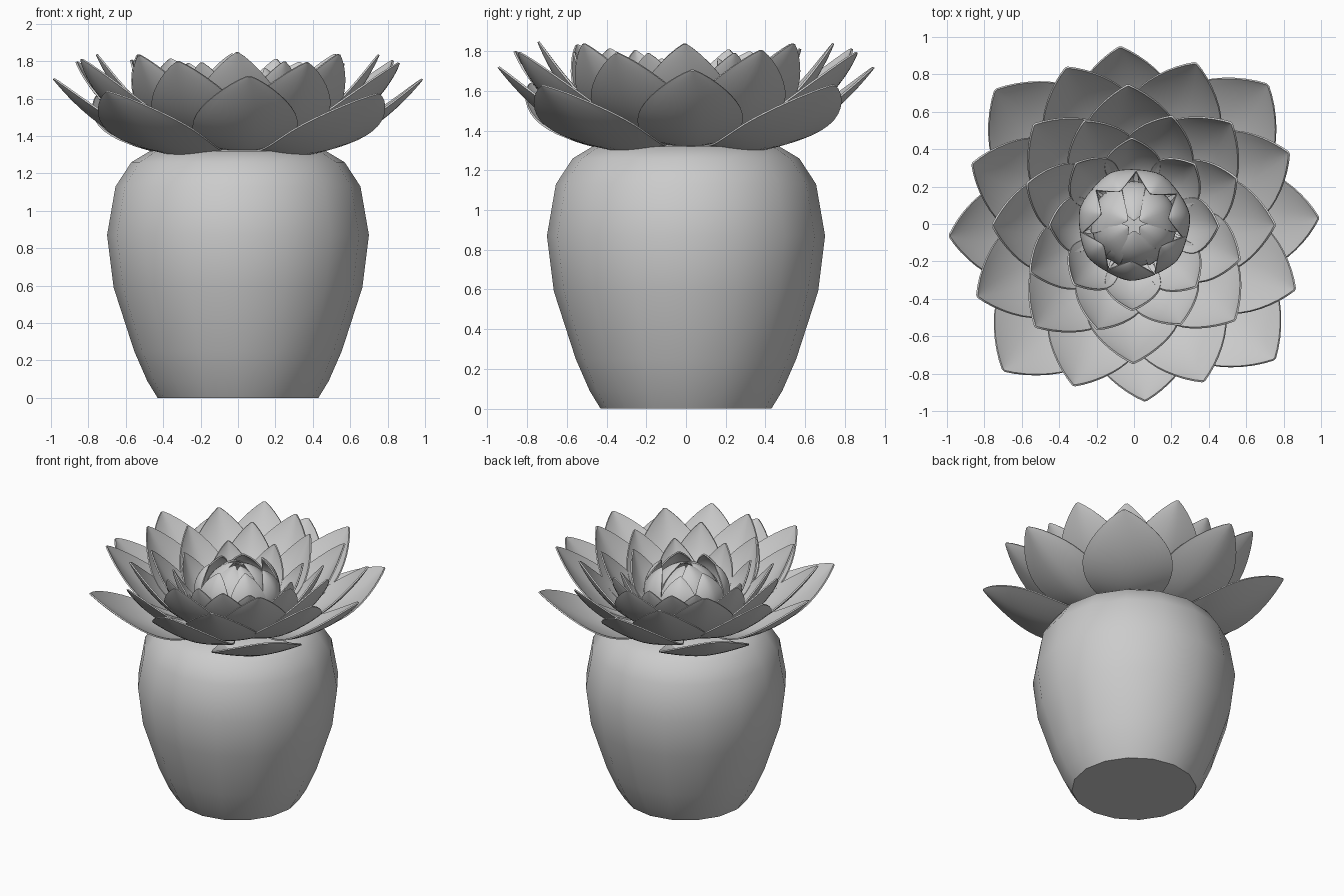
import bpy, bmesh, math, random
from mathutils import Vector, Matrix

if "Cube" in bpy.data.objects:
    bpy.data.objects.remove(bpy.data.objects["Cube"])

random.seed(4)


def finish(bm, name, angle, thickness=0):
    bmesh.ops.recalc_face_normals(bm, faces=bm.faces[:])
    me = bpy.data.meshes.new(name)
    bm.to_mesh(me)
    bm.free()
    ob = bpy.data.objects.new(name, me)
    bpy.context.collection.objects.link(ob)
    bpy.ops.object.select_all(action='DESELECT')
    ob.select_set(True)
    bpy.context.view_layer.objects.active = ob
    if thickness:
        mod = ob.modifiers.new("thickness", 'SOLIDIFY')
        mod.thickness = thickness
        mod.offset = 0
        bpy.ops.object.modifier_apply(modifier=mod.name)
    bpy.ops.object.shade_smooth_by_angle(angle=math.radians(angle))
    return ob


def lathe(name, profile, sides, angle=40):
    bm = bmesh.new()
    rings = [[bm.verts.new((r * math.cos(2 * math.pi * i / sides),
                            r * math.sin(2 * math.pi * i / sides), z))
              for i in range(sides)] for r, z in profile]
    for a, b in zip(rings, rings[1:]):
        for i in range(sides):
            j = (i + 1) % sides
            bm.faces.new((a[i], a[j], b[j], b[i]))
    bm.faces.new(rings[0][::-1])
    bm.faces.new(rings[-1])
    return finish(bm, name, angle)


def half_width(t):
    if t < 0.55:
        return 0.35 + 0.65 * math.sin(math.pi / 2 * t / 0.55)
    return max(0.01, math.cos(math.pi / 2 * (t - 0.55) / 0.45)) ** 0.75


def bezier(p, t):
    s = 1 - t
    k = (s ** 3, 3 * s * s * t, 3 * s * t * t, t ** 3)
    return Vector((sum(a * q[0] for a, q in zip(k, p)),
                   sum(a * q[1] for a, q in zip(k, p))))


def petal_ring(name, path, width, cup, count, offset, y_scale=1.0, jitter=0.012, n=16, m=10):
    """Ring of cupped petals; path is a Bezier centreline in (radius, height)."""
    bm = bmesh.new()
    for k in range(count):
        turn = 2 * math.pi * k / count + math.radians(offset + random.uniform(-1.5, 1.5))
        rot = Matrix.Diagonal((1, y_scale, 1)) @ Matrix.Rotation(turn, 3, 'Z')
        p = list(path)
        p[3] = (p[3][0] + random.uniform(-jitter, jitter), p[3][1] + random.uniform(-jitter, jitter))
        rows = []
        for i in range(n + 1):
            t = 1 - (1 - i / n) ** 1.3      # finer rows near the tip
            c = bezier(p, t)
            d = (bezier(p, min(1, t + .02)) - bezier(p, max(0, t - .02))).normalized()
            w = width * half_width(t)
            row = []
            for j in range(m + 1):
                u = 2 * j / m - 1
                h = cup * w * abs(u) ** 1.6
                row.append(bm.verts.new(rot @ Vector((c.x - d.y * h, u * w, c.y + d.x * h))))
            rows.append(row)
        for a, b in zip(rows, rows[1:]):
            for j in range(m):
                bm.faces.new((a[j], a[j + 1], b[j + 1], b[j]))
    return finish(bm, name, 50, 0.01)


# Pot with closed top under the petals
lathe("pot", [(0.43, 0), (0.485, 0.09), (0.555, 0.25), (0.665, 0.59), (0.70, 0.87),
              (0.655, 1.13), (0.57, 1.26), (0.47, 1.32), (0.2, 1.34)], 16)

# Open petals, from outermost to innermost
petal_ring("diagonal_petals", [(.22, 1.32), (.50, 1.23), (.80, 1.39), (1.04, 1.63)], .31, .16, 4, 47)
petal_ring("outer_petals", [(.22, 1.33), (.50, 1.27), (.78, 1.45), (.995, 1.71)], .28, .18, 4, 3, .945)
petal_ring("second_petals", [(.20, 1.34), (.44, 1.31), (.72, 1.49), (.92, 1.80)], .26, .20, 8, 23.5)
petal_ring("third_petals", [(.18, 1.35), (.38, 1.33), (.60, 1.50), (.75, 1.84)], .25, .22, 8, 1)
petal_ring("fourth_petals", [(.16, 1.36), (.32, 1.34), (.50, 1.50), (.60, 1.80)], .19, .25, 8, 25)
petal_ring("inner_petals", [(.14, 1.37), (.27, 1.35), (.41, 1.50), (.46, 1.73)], .15, .28, 8, 0)

# Closed bud in the centre
petal_ring("bud_outer_petals", [(.12, 1.37), (.36, 1.40), (.33, 1.66), (.19, 1.75)], .13, .32, 7, 10)
petal_ring("bud_inner_petals", [(.10, 1.37), (.29, 1.42), (.26, 1.70), (.03, 1.75)], .15, .32, 6, 30)
